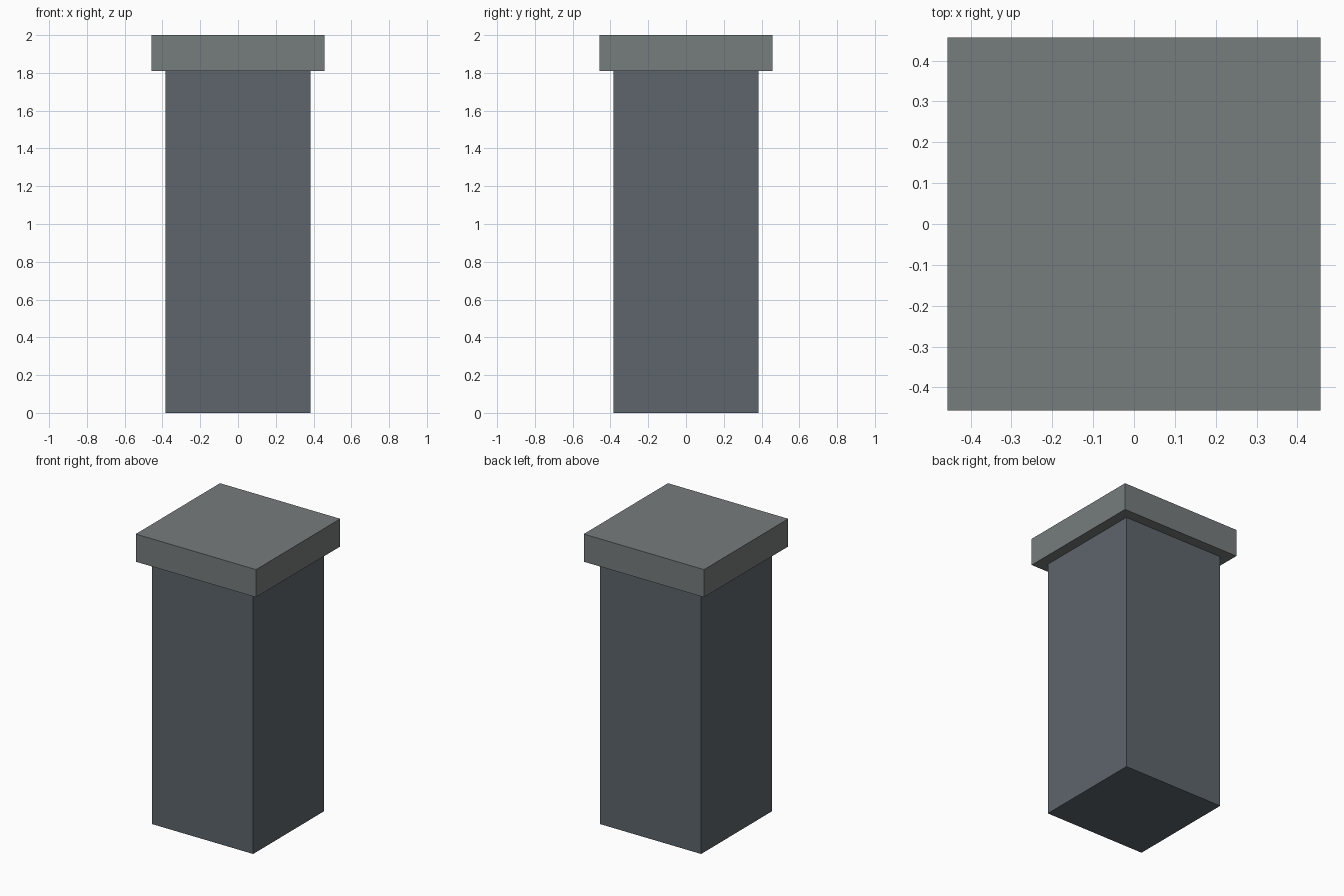
import bpy

if "Cube" in bpy.data.objects:
    bpy.data.objects.remove(bpy.data.objects["Cube"])


def box(name, width, z0, z1, color):
    """Square block centred on the z axis, spanning z0 to z1."""
    bpy.ops.mesh.primitive_cube_add(size=1, location=(0, 0, (z0 + z1) / 2))
    obj = bpy.context.object
    obj.name = name
    obj.scale = (width, width, z1 - z0)
    bpy.ops.object.transform_apply(location=False, rotation=False, scale=True)
    mat = bpy.data.materials.new(name + "_stone")
    mat.diffuse_color = (*color, 1)
    mat.use_nodes = True
    mat.node_tree.nodes["Principled BSDF"].inputs["Base Color"].default_value = mat.diffuse_color
    obj.data.materials.append(mat)
    return obj


# Square pillar body
box("pillar_shaft", 0.77, 0.0, 1.81, (0.11, 0.13, 0.15))

# Overhanging flat cap
box("pillar_cap", 0.914, 1.81, 2.0, (0.18, 0.20, 0.20))
